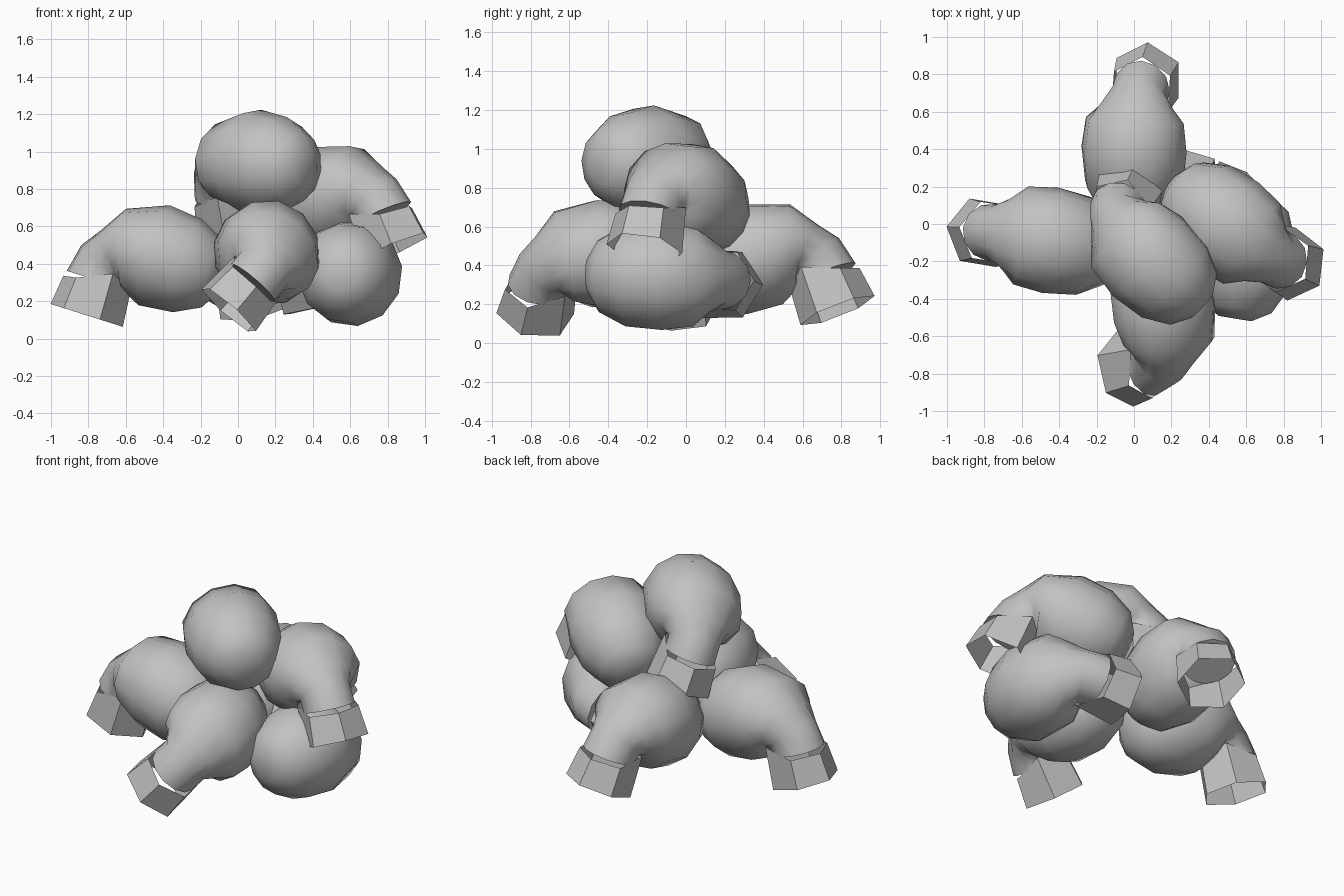
import bpy, bmesh, math
from mathutils import Vector, Matrix

cube = bpy.data.objects.get("Cube")
if cube:
    bpy.data.objects.remove(cube)

grey = bpy.data.materials.new("plain grey")
grey.use_nodes = True
colour = (0.54, 0.54, 0.54, 1)
grey.diffuse_color = colour
grey.node_tree.nodes["Principled BSDF"].inputs["Base Color"].default_value = colour


def loft(name, rings, matrix, capped):
    """Skin a list of point rings into one object."""
    bm = bmesh.new()
    loops = [[bm.verts.new(p) for p in ring] for ring in rings]
    n = len(loops[0])
    for a, b in zip(loops, loops[1:]):
        for i in range(n):
            j = (i + 1) % n
            bm.faces.new((a[i], a[j], b[j], b[i]))
    if capped:
        bm.faces.new(loops[0])
        bm.faces.new(loops[-1])
    bmesh.ops.recalc_face_normals(bm, faces=bm.faces)
    mesh = bpy.data.meshes.new(name)
    bm.to_mesh(mesh)
    bm.free()
    mesh.materials.append(grey)
    obj = bpy.data.objects.new(name, mesh)
    obj.matrix_world = matrix
    bpy.context.collection.objects.link(obj)
    return obj


def shade(obj, degrees):
    bpy.ops.object.select_all(action="DESELECT")
    obj.select_set(True)
    bpy.context.view_layer.objects.active = obj
    bpy.ops.object.shade_smooth_by_angle(angle=math.radians(degrees))


# Padded body bending down into a wrist: out, up, height radius, width radius, tilt
BODY = [
    (-0.37, 0, 0.09, 0.09, 0),
    (-0.31, 0, 0.19, 0.19, 0),
    (-0.17, 0, 0.26, 0.265, 0),
    (0.02, 0, 0.28, 0.285, 0),
    (0.18, -0.02, 0.22, 0.265, 16),
    (0.23, -0.08, 0.16, 0.2, 42),
    (0.26, -0.13, 0.165, 0.155, 67),
    (0.28, -0.22, 0.165, 0.155, 90),
]
# Cuff top heights, from the outer corner round to the inner one and back
CUFF_TOP = (-0.25, -0.24, -0.16, -0.19, -0.16, -0.24)


def body_ring(x, z, high, wide, tilt, sides=12):
    t = math.radians(tilt)
    ring = []
    for i in range(sides):
        a = math.tau * i / sides
        h = high * math.cos(a)
        ring.append((x + h * math.sin(t), wide * math.sin(a), z + h * math.cos(t)))
    return ring


def cuff_ring(heights, radius):
    return [(0.27 + radius * math.cos(math.tau * i / 6),
             0.95 * radius * math.sin(math.tau * i / 6), z) for i, z in enumerate(heights)]


def padded_piece(name, centre, reach, axis):
    """reach points from body to cuff, axis points out of the cuff."""
    up = -Vector(axis).normalized()
    out = Vector(reach)
    out = (out - up * out.dot(up)).normalized()
    side = up.cross(out)
    matrix = Matrix((out, side, up)).transposed().to_4x4()
    matrix.translation = centre
    body = loft(name + "_body", [body_ring(*s) for s in BODY], matrix, True)
    shade(body, 60)
    loft(name + "_cuff", [cuff_ring(CUFF_TOP, 0.185), cuff_ring([-0.415] * 6, 0.205)],
         matrix, False)


# Heap of six pieces
padded_piece("right", (-0.43, -0.09, 0.44), (-0.39, 0.05, -0.21), (-0.3, 0, -0.95))
padded_piece("front", (0.16, -0.45, 0.46), (-0.21, -0.29, -0.3), (-0.64, -0.15, -0.74))
padded_piece("back", (0, 0.38, 0.45), (0.07, 0.33, -0.3), (0.17, 0.36, -0.92))
padded_piece("upper_left", (0.49, 0, 0.76), (0.32, -0.2, -0.21), (0.37, -0.15, -0.91))
padded_piece("top", (0.09, -0.19, 0.945), (-0.21, 0.32, -0.2), (0.18, 0.34, -0.92))
padded_piece("lower_left", (0.6, -0.14, 0.35), (-0.26, 0.42, -0.04), (-0.97, 0.16, -0.13))
